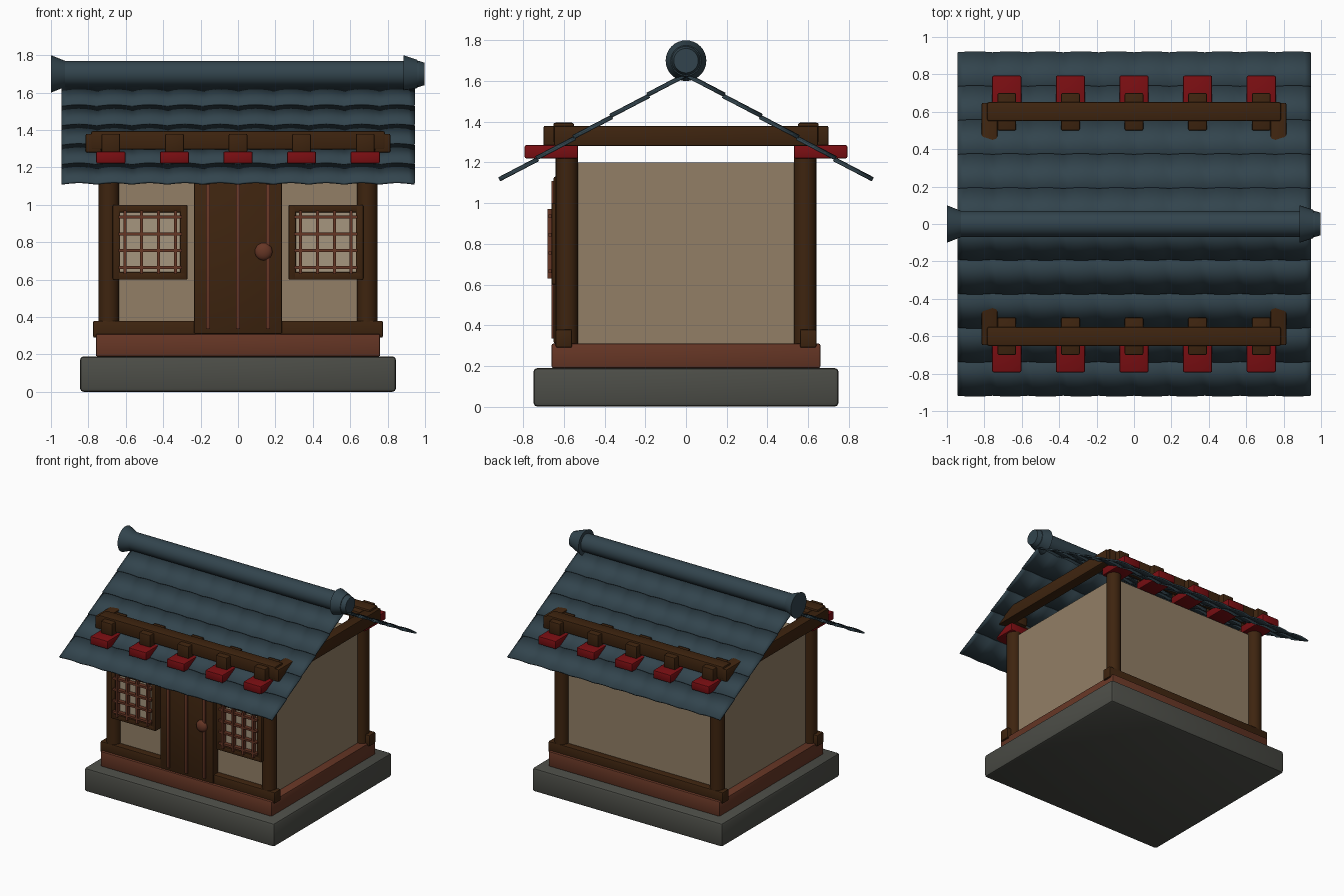
import bpy, bmesh, math
from mathutils import Matrix, Vector

if "Cube" in bpy.data.objects:
    bpy.data.objects.remove(bpy.data.objects["Cube"])


def material(name, rgb):
    """Flat material from an sRGB 0-255 colour."""
    m = bpy.data.materials.new(name)
    lin = [((c / 255 + 0.055) / 1.055) ** 2.4 for c in rgb]
    m.diffuse_color = (*lin, 1)
    m.use_nodes = True
    m.node_tree.nodes["Principled BSDF"].inputs["Base Color"].default_value = m.diffuse_color
    return m


STONE = material("grey_stone", (76, 77, 71))
DARK = material("dark_wood", (62, 36, 15))
REDWOOD = material("reddish_wood", (102, 54, 37))
PLASTER = material("tan_plaster", (146, 127, 102))
PAPER = material("window_paper", (166, 150, 126))
RED = material("red_paint", (122, 14, 18))
TILE = material("blue_grey_tile", (50, 68, 77))


def finish(bm, name, mat, smooth=True):
    bmesh.ops.recalc_face_normals(bm, faces=bm.faces)
    me = bpy.data.meshes.new(name)
    bm.to_mesh(me)
    bm.free()
    me.materials.append(mat)
    ob = bpy.data.objects.new(name, me)
    bpy.context.collection.objects.link(ob)
    if smooth:
        bpy.ops.object.select_all(action='DESELECT')
        ob.select_set(True)
        bpy.context.view_layer.objects.active = ob
        bpy.ops.object.shade_smooth_by_angle(angle=math.radians(35))
    return ob


def box(name, mat, x, y, z, bevel=0.0):
    """Box from (min, max) ranges with an optional rounded edge."""
    bm = bmesh.new()
    bmesh.ops.create_cube(bm, size=1)
    for v in bm.verts:
        v.co = Vector([(r[0] + r[1]) / 2 + c * (r[1] - r[0])
                       for r, c in zip((x, y, z), v.co)])
    if bevel:
        bmesh.ops.bevel(bm, geom=bm.edges[:], offset=bevel, segments=2,
                        profile=0.5, affect='EDGES')
    return finish(bm, name, mat)


def rod(name, mat, r1, r2, p, q, sides=24):
    """Cylinder or cone from point p (radius r1) to point q (radius r2)."""
    p, q = Vector(p), Vector(q)
    bm = bmesh.new()
    rot = (q - p).to_track_quat('Z', 'Y').to_matrix().to_4x4()
    bmesh.ops.create_cone(bm, cap_ends=True, segments=sides, radius1=r1, radius2=r2,
                          depth=(q - p).length,
                          matrix=Matrix.Translation((p + q) / 2) @ rot)
    return finish(bm, name, mat)


def span(a, b, s):
    """Range a..b, mirrored when s is -1."""
    return (min(a * s, b * s), max(a * s, b * s))


# Base and walls
box("stone_base", STONE, (-0.845, 0.845), (-0.75, 0.75), (0, 0.19), 0.02)
box("floor_plinth", REDWOOD, (-0.76, 0.76), (-0.66, 0.66), (0.19, 0.31), 0.008)
box("plaster_walls", PLASTER, (-0.69, 0.69), (-0.585, 0.585), (0.30, 1.20))

# Frame, front/back and left/right by mirroring
for s, side in ((-1, "front"), (1, "back")):
    box(side + "_sill", DARK, (-0.775, 0.775), span(0.56, 0.64, s), (0.29, 0.38), 0.008)
    box(side + "_eave_beam", DARK, (-0.785, 0.785), span(0.55, 0.652, s), (1.295, 1.395), 0.01)
    for i in range(5):
        x = -0.68 + 0.34 * i
        box(side + "_beam_block", DARK, (x - 0.05, x + 0.05), span(0.50, 0.70, s),
            (1.28, 1.38), 0.008)
        box(side + "_red_bracket", RED, (x - 0.078, x + 0.078), span(0.53, 0.793, s),
            (1.22, 1.285), 0.008)
    for t in (-1, 1):
        rod(side + "_corner_post", DARK, 0.055, 0.055, (0.69 * t, 0.585 * s, 0.29),
            (0.69 * t, 0.585 * s, 1.28))
for t in (-1, 1):
    box("gable_beam", DARK, span(0.73, 0.815, t), (-0.648, 0.648), (1.28, 1.38), 0.008)

# Door with battens and knob
box("door", DARK, (-0.235, 0.235), (-0.65, -0.58), (0.31, 1.13), 0.008)
for x in (-0.16, 0, 0.16):
    box("door_batten", REDWOOD, (x - 0.011, x + 0.011), (-0.662, -0.64), (0.335, 1.11), 0.003)
bm = bmesh.new()
bmesh.ops.create_uvsphere(bm, u_segments=20, v_segments=12, radius=0.047,
                          matrix=Matrix.Translation((0.137, -0.653, 0.75))
                          @ Matrix.Diagonal((1, 0.6, 1, 1)))
finish(bm, "door_knob", REDWOOD)

# Windows: frame of four rails, paper, lattice
for s in (-1, 1):
    c = 0.47 * s
    for e in (-1, 1):
        box("window_stile", DARK, (c + e * 0.18 - 0.02, c + e * 0.18 + 0.02),
            (-0.66, -0.58), (0.60, 1.0), 0.006)
        box("window_rail", DARK, (c - 0.19, c + 0.19), (-0.66, -0.58),
            (0.80 + e * 0.18 - 0.02, 0.80 + e * 0.18 + 0.02), 0.006)
    box("window_paper", PAPER, (c - 0.17, c + 0.17), (-0.645, -0.638), (0.63, 0.97))
    for k in (-1.5, -0.5, 0.5, 1.5):
        d = k * 0.09
        box("lattice_upright", REDWOOD, (c + d - 0.008, c + d + 0.008),
            (-0.68, -0.643), (0.63, 0.97))
        box("lattice_bar", REDWOOD, (c - 0.17, c + 0.17), (-0.676, -0.643),
            (0.80 + d - 0.008, 0.80 + d + 0.008))

# Roof slopes: overlapping rows of gently arched tiles
COLS, STEPS, ROWS = 10, 6, 5
for s, side in ((-1, "front"), (1, "back")):
    bm = bmesh.new()
    for r in range(ROWS):
        edges = []
        for y, lift in ((0.0 + r * 0.182, 0.0), (0.0 + (r + 1) * 0.182 + 0.004, 0.008)):
            line = []
            for i in range(COLS * STEPS + 1):
                arch = 0.010 * math.sin(math.pi * (i % STEPS) / STEPS)
                h = lift + arch
                line.append(bm.verts.new((-0.945 + 1.89 * i / (COLS * STEPS),
                                          s * (y + 0.5 * h),
                                          1.632 - 0.57 * y + 0.87 * h)))
            edges.append(line)
        a, b = edges
        for i in range(COLS * STEPS):
            f = (a[i], b[i], b[i + 1], a[i + 1])
            bm.faces.new(f if s < 0 else f[::-1])
    roof = finish(bm, side + "_roof_tiles", TILE)
    # keep every row facing up before giving it thickness
    if roof.data.polygons[0].normal.z < 0:
        roof.data.flip_normals()
    mod = roof.modifiers.new("thickness", 'SOLIDIFY')
    mod.thickness = 0.012
    mod.offset = -1

# Ridge pole with flared collars
rod("ridge_pole", TILE, 0.07, 0.07, (-0.95, 0, 1.70), (0.965, 0, 1.70), 32)
rod("ridge_pole_tip", TILE, 0.07, 0.06, (0.965, 0, 1.70), (0.998, 0, 1.70), 32)
rod("left_ridge_collar", TILE, 0.10, 0.07, (-1.0, 0, 1.70), (-0.925, 0, 1.70), 32)
rod("right_ridge_collar", TILE, 0.10, 0.075, (0.885, 0, 1.70), (0.96, 0, 1.70), 32)
